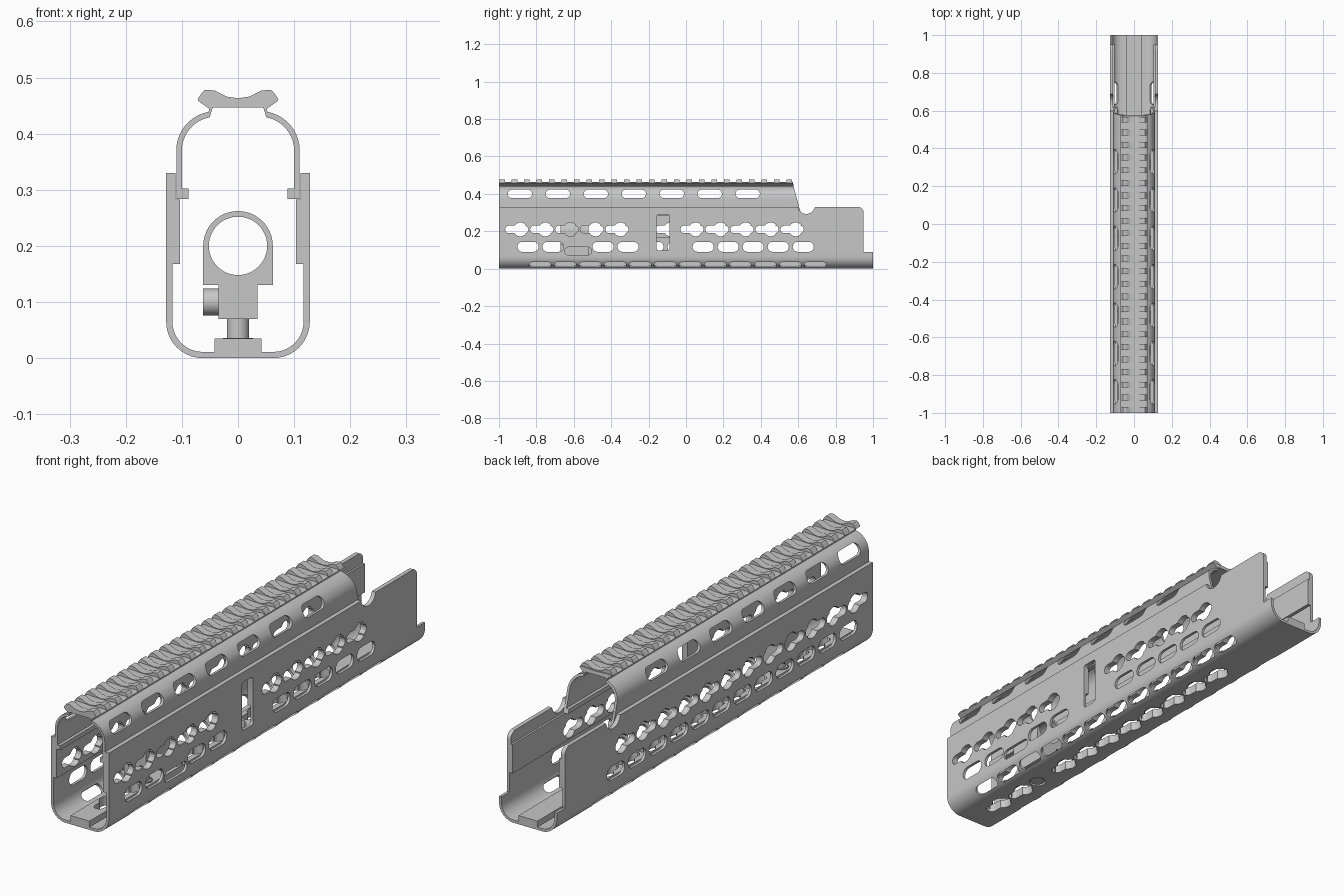
import bpy, bmesh, math
from mathutils import Vector

if "Cube" in bpy.data.objects:
    bpy.data.objects.remove(bpy.data.objects["Cube"], do_unlink=True)

GREY = (0.57, 0.57, 0.57, 1)
grey = bpy.data.materials.new("satin_grey")
grey.use_nodes = True
grey.diffuse_color = GREY
grey.node_tree.nodes["Principled BSDF"].inputs["Base Color"].default_value = GREY

X, Y, Z = Vector((1, 0, 0)), Vector((0, 1, 0)), Vector((0, 0, 1))


# ---------- helpers ----------
def arc(cx, cy, r, a0, a1, n=10):
    angles = [math.radians(a0 + (a1 - a0) * i / n) for i in range(n + 1)]
    return [(cx + r * math.cos(a), cy + r * math.sin(a)) for a in angles]


def circle(r, cx=0, cy=0, n=32):
    return arc(cx, cy, r, 0, 360, n)[:-1]


def mirrored(half):
    """Close a right-hand half profile with its mirror image."""
    left = [(-x, z) for x, z in reversed(half) if x > 1e-6]
    return half + left


def prism(bm, outline, u, v, start, end):
    """Extrude an outline spanned by u and v from start to end."""
    rings = [[bm.verts.new(p + u * a + v * b) for a, b in outline] for p in (start, end)]
    sides = len(outline)
    faces = [bm.faces.new(rings[0]), bm.faces.new(rings[1][::-1])]
    for i in range(sides):
        j = (i + 1) % sides
        faces.append(bm.faces.new((rings[0][i], rings[1][i], rings[1][j], rings[0][j])))
    bmesh.ops.recalc_face_normals(bm, faces=faces)


def finish(name, bm):
    mesh = bpy.data.meshes.new(name)
    bm.to_mesh(mesh)
    bm.free()
    obj = bpy.data.objects.new(name, mesh)
    bpy.context.collection.objects.link(obj)
    mesh.materials.append(grey)
    return obj


def along_y(name, outline, y0, y1):
    bm = bmesh.new()
    prism(bm, outline, X, Z, Y * y0, Y * y1)
    return finish(name, bm)


def hole(bm, outline, x, y, z, angle, depth=0.04):
    """Add a cutter through a wall whose outward normal has this angle in XZ."""
    a = math.radians(angle)
    n = Vector((math.cos(a), 0, math.sin(a)))
    c = Vector((x, y, z))
    prism(bm, outline, Y, n.cross(Y), c - n * depth, c + n * depth)


def cut(obj, cutter):
    cutter.hide_render = True
    mod = obj.modifiers.new("cut", 'BOOLEAN')
    mod.operation = 'DIFFERENCE'
    mod.solver = 'EXACT'
    mod.use_self = True
    mod.object = cutter
    bpy.context.view_layer.objects.active = obj
    bpy.ops.object.modifier_apply(modifier=mod.name)
    bpy.data.objects.remove(cutter, do_unlink=True)


def smooth(obj):
    bpy.ops.object.select_all(action='DESELECT')
    obj.select_set(True)
    bpy.context.view_layer.objects.active = obj
    bpy.ops.object.shade_smooth_by_angle(angle=math.radians(25))


def slot(length, height):
    r, h = height / 2, (length - height) / 2
    return arc(h, 0, r, -90, 90) + arc(-h, 0, r, 90, 270)


def keyhole():
    """Round hole with a long tail to the front and a short one behind."""
    r, s = 0.037, 0.02
    a = math.degrees(math.asin(s / r))
    return (arc(0.023, 0, s, -80, 80, 6) + arc(0, 0, r, a + 10, 180 - a)
            + arc(-0.062, 0, s, 90, 270, 8) + arc(0, 0, r, 180 + a, 350 - a))


# ---------- lower shell ----------
half = ([(0, 0)] + arc(0.063, 0.065, 0.065, -90, 0)
        + [(0.128, 0.33), (0.111, 0.33), (0.111, 0.283), (0.103, 0.283),
           (0.103, 0.168), (0.117, 0.168)]
        + arc(0.063, 0.065, 0.054, 0, -90) + [(0.042, 0.011), (0.042, 0.035), (0, 0.035)])
lower = along_y("lower_shell", mirrored(half), -1, 1)

# keyholes and slots along both sides
PITCH = 0.1338
for side, angle in ((1, 0), (-1, 180)):
    bm = bmesh.new()
    for i in range(12):
        open_wall = side < 0 or i not in (5, 6)
        if open_wall:
            hole(bm, keyhole(), side * 0.115, -0.885 + PITCH * i, 0.21, angle)
        if side > 0 and i == 2:
            hole(bm, slot(0.145, 0.043), 0.115, -0.577, 0.094, angle)
        elif open_wall:
            hole(bm, slot(0.113, 0.054), side * 0.115, -0.845 + PITCH * i, 0.117, angle)
    cut(lower, finish("side_cutter", bm))

# slots on the rounded lower corners
bm = bmesh.new()
for side, angle in ((1, -45), (-1, -135)):
    for i in range(12):
        hole(bm, slot(0.12, 0.04), side * 0.109, -0.78 + PITCH * i, 0.019, angle, 0.02)
cut(lower, finish("corner_cutter", bm))

# bottom keyholes and bolt bore
bm = bmesh.new()
for i in range(11):
    outline = circle(0.032) if i == 2 else keyhole()
    y = -0.595 if i == 2 else -0.815 + PITCH * i
    hole(bm, outline, 0, y, 0.015, -90)
cut(lower, finish("bottom_cutter", bm))

# upright window on one side
bm = bmesh.new()
w, h, r = 0.035, 0.096, 0.012
window = (arc(w - r, h - r, r, 0, 90, 4) + arc(r - w, h - r, r, 90, 180, 4)
          + arc(r - w, r - h, r, 180, 270, 4) + arc(w - r, r - h, r, 270, 360, 4))
hole(bm, window, 0.115, -0.122, 0.193, 0)
cut(lower, finish("window_cutter", bm))

# rear step and rounded thumb notch
bm = bmesh.new()
step = [(1.1, 0.09), (0.95, 0.09)] + arc(0.92, 0.3, 0.03, 0, 85, 6) + [(0.92, 0.4), (1.1, 0.4)]
prism(bm, step, Y, Z, X * -0.2, X * 0.2)
prism(bm, circle(0.047, 0.643, 0.34), Y, Z, X * -0.2, X * 0.2)
cut(lower, finish("rear_cutter", bm))

# ---------- upper shell with rail base ----------
half = ([(0, 0.461), (0.06, 0.464), (0.072, 0.459), (0.052, 0.445)]
        + arc(0.04, 0.37, 0.07, 80, 0) + [(0.11, 0.284), (0.088, 0.284),
        (0.088, 0.302), (0.1, 0.302)]
        + arc(0.04, 0.37, 0.06, 0, 80) + [(0.045, 0.447), (0, 0.447)])
upper = along_y("upper_shell", mirrored(half), -1, 0.64)
bm = bmesh.new()
for i in range(7):
    c = Vector((0, -0.888 + 0.203 * i, 0.4))
    prism(bm, slot(0.13, 0.046), Y, Z, c - X * 0.2, c + X * 0.2)
wedge = [(0.625, 0.27), (0.605, 0.33), (0.575, 0.44), (0.568, 0.5), (0.8, 0.5), (0.8, 0.27)]
prism(bm, wedge, Y, Z, X * -0.2, X * 0.2)
cut(upper, finish("upper_cutter", bm))

# ---------- rail teeth ----------
tooth = [(0, 0.463), (0.02, 0.466), (0.042, 0.477), (0.059, 0.478), (0.064, 0.473),
         (0.072, 0.461), (0.06, 0.452), (0, 0.452)]
teeth = along_y("rail_teeth", mirrored(tooth), -1, -0.969)
array = teeth.modifiers.new("repeat", 'ARRAY')
array.count = 24
array.use_relative_offset = False
array.use_constant_offset = True
array.constant_offset_displace = (0, 0.0668, 0)

# ---------- inner clamp ----------
clamp_outline = (arc(0, 0.2, 0.062, 0, 180, 32)
                 + [(-0.062, 0.13), (-0.035, 0.13), (-0.035, 0.07),
                    (0.035, 0.07), (0.035, 0.13), (0.062, 0.13)])
clamp = along_y("barrel_clamp", clamp_outline, -0.67, -0.52)
cut(clamp, along_y("bore_cutter", circle(0.052, 0, 0.2, 48), -0.8, -0.4))

bm = bmesh.new()
for y in (-0.635, -0.555):
    c = Vector((0, y, 0.1))
    prism(bm, circle(0.024), Y, Z, c - X * 0.062, c - X * 0.03)
screws = finish("clamp_screws", bm)

bm = bmesh.new()
for radius, z0, z1 in ((0.027, 0.003, 0.036), (0.02, 0.03, 0.075)):
    c = Y * -0.595
    prism(bm, circle(radius), X, Y, c + Z * z0, c + Z * z1)
bolt = finish("clamp_bolt", bm)

for part in (lower, upper, clamp, screws, bolt):
    smooth(part)
